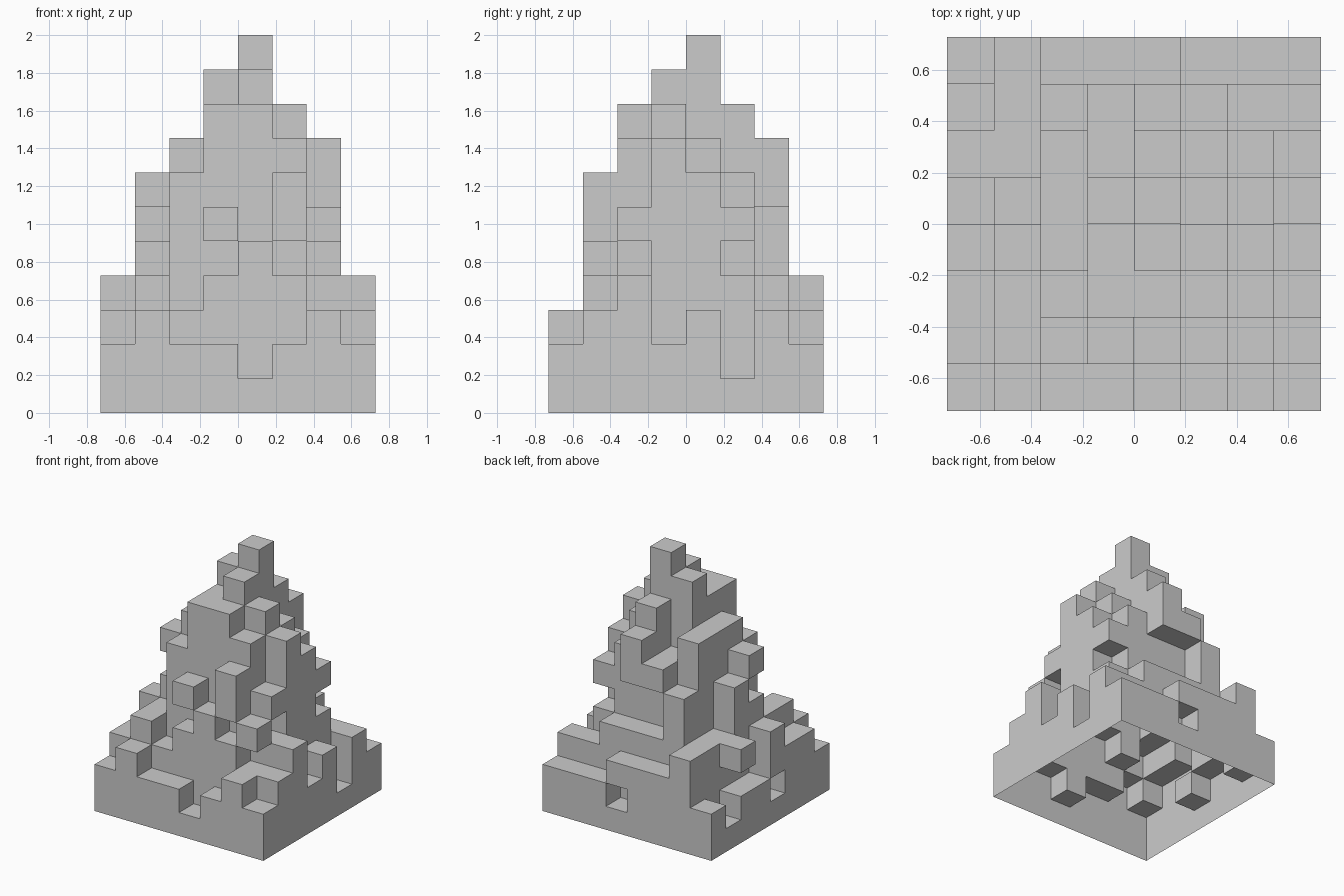
import bpy, bmesh

if "Cube" in bpy.data.objects:
    bpy.data.objects.remove(bpy.data.objects["Cube"])

S = 2 / 11          # block size
N = 8               # blocks per side

# Column heights (base 12), one row per y step from front to back
rows = ["23221232",
        "34345733",
        "34799844",
        "4789A982",
        "268AB873",
        "44879741",
        "14644433",
        "24333222"]
solid = {(i, j, k) for j, row in enumerate(rows)
         for i, c in enumerate(row) for k in range(int(c, 12))}

# Notches cut into columns, and blocks that jut out above a gap
solid -= {(5, 1, 4), (1, 3, 5), (0, 5, 2), (0, 3, 1), (4, 7, 1)}
solid |= {(3, 1, 5), (6, 1, 4), (6, 2, 5), (6, 5, 5),
          (4, 6, 6), (4, 6, 7), (3, 6, 6)}

bm = bmesh.new()
verts = {}


def vert(p):
    if p not in verts:
        verts[p] = bm.verts.new(((p[0] - N / 2) * S, (p[1] - N / 2) * S, p[2] * S))
    return verts[p]


# Skin: one square wherever a block meets air; the underside stays open
for cell in sorted(solid):
    for axis in range(3):
        for side in (0, 1):
            near = list(cell)
            near[axis] += 2 * side - 1
            if tuple(near) in solid or near[2] < 0:
                continue
            u, v = (axis + 1) % 3, (axis + 2) % 3
            loop = [(0, 0), (1, 0), (1, 1), (0, 1)]
            if not side:
                loop.reverse()
            corners = []
            for a, b in loop:
                p = list(cell)
                p[axis] += side
                p[u] += a
                p[v] += b
                corners.append(vert(tuple(p)))
            bm.faces.new(corners)

mesh = bpy.data.meshes.new("blocky_mountain")
bm.to_mesh(mesh)
bm.free()
bpy.context.collection.objects.link(bpy.data.objects.new("blocky_mountain", mesh))
